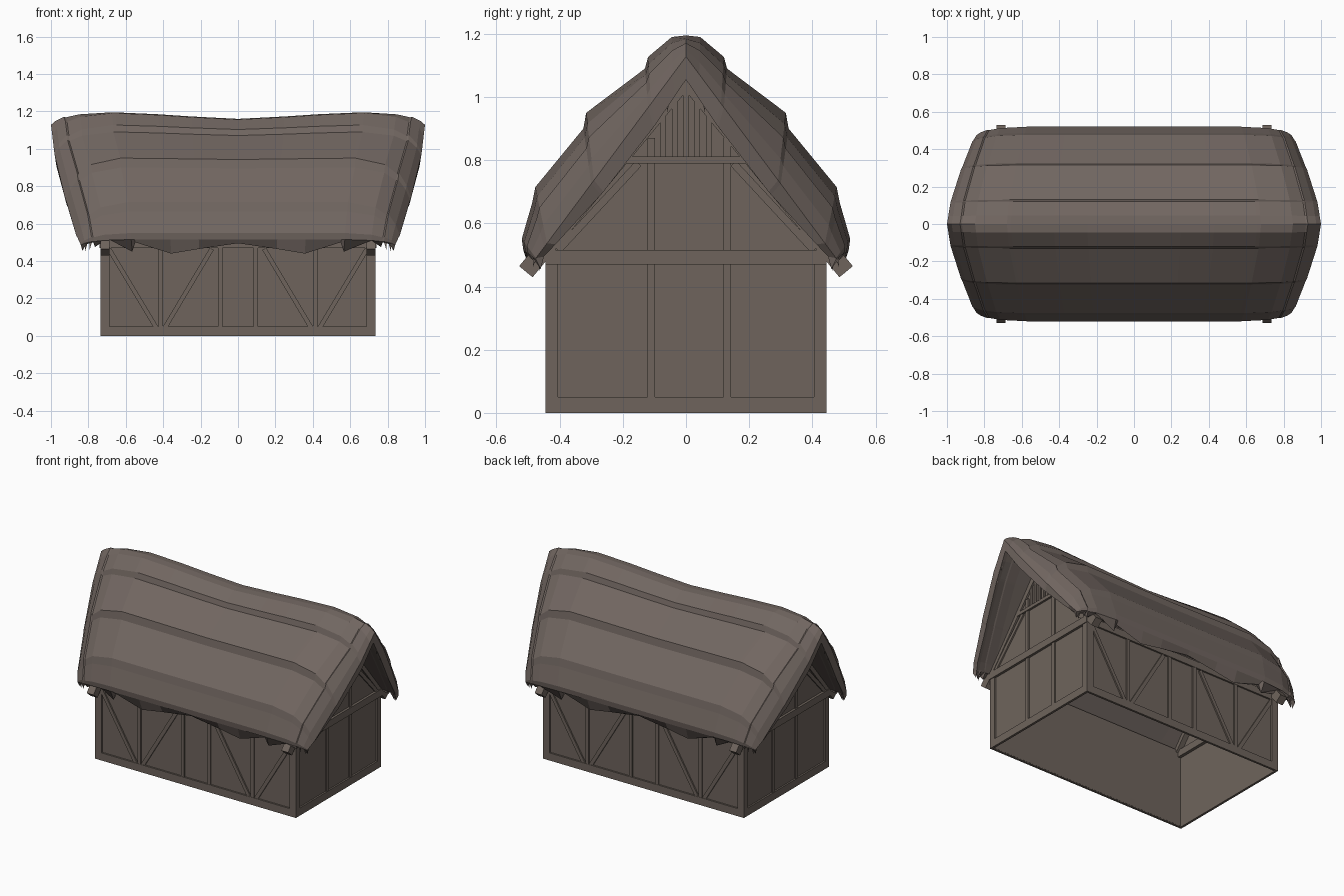
import bpy, bmesh, math
from mathutils import Vector

if "Cube" in bpy.data.objects:
    bpy.data.objects.remove(bpy.data.objects["Cube"])


def material(name, rgb):
    m = bpy.data.materials.new(name)
    m.diffuse_color = (*rgb, 1.0)
    m.use_nodes = True
    m.node_tree.nodes["Principled BSDF"].inputs["Base Color"].default_value = m.diffuse_color
    return m


THATCH = material("thatch brown", (0.166, 0.134, 0.119))
TIMBER = material("timber brown", (0.156, 0.127, 0.107))


def finish(bm, name, mat):
    bmesh.ops.recalc_face_normals(bm, faces=bm.faces)
    me = bpy.data.meshes.new(name)
    bm.to_mesh(me)
    bm.free()
    me.materials.append(mat)
    ob = bpy.data.objects.new(name, me)
    bpy.context.collection.objects.link(ob)
    return ob


def beam(name, p, q, side, w, d):
    """Box from p to q; w is its width along 'side', d its other width."""
    p, q, s = Vector(p), Vector(q), Vector(side).normalized()
    o = (q - p).cross(s).normalized()
    bm = bmesh.new()
    rings = [[bm.verts.new(c + s * (w / 2 * a) + o * (d / 2 * b))
              for a, b in ((-1, -1), (1, -1), (1, 1), (-1, 1))] for c in (p, q)]
    for i in range(4):
        j = (i + 1) % 4
        bm.faces.new((rings[0][i], rings[0][j], rings[1][j], rings[1][i]))
    bm.faces.new(rings[0])
    bm.faces.new(rings[1])
    return finish(bm, name, TIMBER)


def slab(name, pts, x, t):
    """Flat panel with a y-z outline, centred on x."""
    bm = bmesh.new()
    a = [bm.verts.new((x - t / 2, y, z)) for y, z in pts]
    b = [bm.verts.new((x + t / 2, y, z)) for y, z in pts]
    bm.faces.new(a)
    bm.faces.new(b)
    for i in range(len(pts)):
        j = (i + 1) % len(pts)
        bm.faces.new((a[i], a[j], b[j], b[i]))
    return finish(bm, name, TIMBER)


X, Y, D = 0.728, 0.438, 0.014     # centre lines and depth of the timber frame
PX, PY = 0.722, 0.432             # wall panel planes
AX, AY = (1, 0, 0), (0, 1, 0)

# long walls: panel, sill, plate, posts and V braces
for s in (-1, 1):
    y = s * Y
    beam("long_wall_panel", (-PX, s * PY, 0.26), (PX, s * PY, 0.26), AY, 0.004, 0.51)
    beam("long_sill", (-0.735, y, 0.025), (0.735, y, 0.025), AY, D, 0.05)
    beam("wall_plate", (-X, y, 0.492), (X, y, 0.492), AY, D, 0.045)
    for e in (-1, 1):
        beam("corner_post", (e * X, y, 0), (e * X, y, 0.49), AX, D, D)
        beam("corner_post_front", (e * 0.711, y, 0), (e * 0.711, y, 0.49), AX, 0.048, D)
        beam("corner_post_end", (e * X, s * 0.425, 0), (e * X, s * 0.425, 0.49), AX, D, 0.04)
        for px in (0.096, 0.414):
            beam("wall_post", (e * px, y, 0.04), (e * px, y, 0.48), AY, 0.01, 0.024)
        beam("outer_brace", (e * 0.435, y, 0.04), (e * 0.69, y, 0.465), AY, 0.01, 0.024)
        beam("inner_brace", (e * 0.393, y, 0.04), (e * 0.14, y, 0.465), AY, 0.01, 0.024)

# gable ends: panels, beams, posts, rafters and vent slats
for e in (-1, 1):
    x = e * X
    beam("end_wall_panel", (e * PX, -PY, 0.25), (e * PX, PY, 0.25), AX, 0.004, 0.5)
    slab("gable_panel", [(-0.44, 0.5), (0.44, 0.5), (0, 1.06)], e * PX, 0.004)
    beam("end_sill", (x, -0.445, 0.025), (x, 0.445, 0.025), AX, D, 0.05)
    beam("tie_beam", (e * 0.72, -0.445, 0.492), (e * 0.72, 0.445, 0.492), AX, 0.04, 0.046)
    beam("collar_beam", (x, -0.2, 0.8), (x, 0.2, 0.8), AX, 0.02, 0.022)
    for s in (-1, 1):
        y = s * 0.12 + 0.01
        beam("end_post", (x, y, 0.04), (x, y, 0.48), AX, 0.01, 0.024)
        beam("gable_post", (x, y, 0.51), (x, y, 0.87), AX, 0.01, 0.024)
        beam("gable_brace", (x, s * 0.405, 0.515), (x, s * 0.15, 0.79), AX, 0.01, 0.024)
        beam("rafter", (e * 0.711, s * 0.507, 0.447), (e * 0.711, 0, 1.06), AX, 0.05, 0.055)
    for i in range(-2, 3):
        y = i * 0.036
        beam("vent_slat", (x, y, 0.8), (x, y, 1.05 - 1.2 * abs(y)), AX, 0.01, 0.018)

# thatched roof: layered cross-section swept along x, flattening to straight thin ends
# each row is y, z, half length
rows = [(0, 1.195, 1.0), (0.045, 1.19, 0.993), (0.12, 1.127, 0.982),
        (0.13, 1.09, 0.98), (0.316, 0.95, 0.925), (0.325, 0.90, 0.92),
        (0.477, 0.715, 0.865), (0.487, 0.665, 0.858), (0.52, 0.55, 0.842),
        (0.515, 0.515, 0.84)]
# each station is fraction of half length, blend to end shape, sag, ragged eave height
stations = [(0, 0, 0.035, 0.495), (0.25, 0, 0.022, 0.465), (0.43, 0, 0.01, 0.44),
            (0.66, 0, 0, 0.50), (0.68, 0, 0, 0.45), (0.85, 0.16, 0, 0.525),
            (0.92, 0.40, 0, 0.475), (0.93, 0.36, 0, 0.50), (0.975, 0.68, 0, 0.49),
            (1.0, 1.0, 0, 0.455)]
stations = [(-t, *r) for t, *r in reversed(stations[1:])] + stations
full = [(-y, z, x) for y, z, x in reversed(rows[1:])] + rows

bm = bmesh.new()
rings = []
for t, w, sag, eave in stations:
    outer, inner = [], []
    for k, (y, z, xe) in enumerate(full):
        h = max(0.0, (z - 0.45) / 0.745)
        f = min(abs(y) / 0.515, 1)
        s = 1 if y > 0 else -1
        last = k in (0, len(full) - 1)
        ey, ez = s * f * 0.475, 1.128 - 0.638 * f - 0.004 * last
        outer.append(bm.verts.new((t * xe, y + (ey - y) * w,
                                   z + (ez - z) * w - sag * h ** 4)))
        if last:
            iy, iz = s * (0.49 - 0.03 * w), eave
        else:
            bow = 0.02 * w * math.sin(math.pi * f)
            iy = s * (0.45 * f - 0.79 * bow)
            iz = 1.075 - 0.56 * f - 0.61 * bow - 0.02 * w
        inner.append(bm.verts.new((t * xe * 0.99, iy, iz)))
    rings.append((outer, inner))
n = len(full)
for (o1, i1), (o2, i2) in zip(rings, rings[1:]):
    for a, b in ((o1, o2), (i1, i2)):
        for k in range(n - 1):
            bm.faces.new((a[k], a[k + 1], b[k + 1], b[k]))
    for k in (0, n - 1):
        bm.faces.new((o1[k], o2[k], i2[k], i1[k]))
for o, i in (rings[0], rings[-1]):
    for k in range(n - 1):
        bm.faces.new((o[k], o[k + 1], i[k + 1], i[k]))
finish(bm, "thatched_roof", THATCH)

# loose straw tufts hanging from the roof ends and eave corners
tufts = [(0.965, 0.05, 1.04, 0.09), (0.955, 0.10, 0.96, 0.07),
         (0.81, 0.455, 0.51, 0.06), (0.785, 0.475, 0.52, 0.06)]
bm = bmesh.new()
for x, y, z, length in tufts:
    for e in (-1, 1):
        for s in (-1, 1):
            top = [bm.verts.new((e * (x + dx), s * (y + dy), z))
                   for dx, dy in ((-0.01, -0.01), (0.01, -0.01),
                                  (0.01, 0.01), (-0.01, 0.01))]
            tip = bm.verts.new((e * (x + 0.008), s * (y + 0.01), z - length))
            bm.faces.new(top)
            for k in range(4):
                bm.faces.new((top[k], top[(k + 1) % 4], tip))
finish(bm, "straw_tufts", THATCH)
